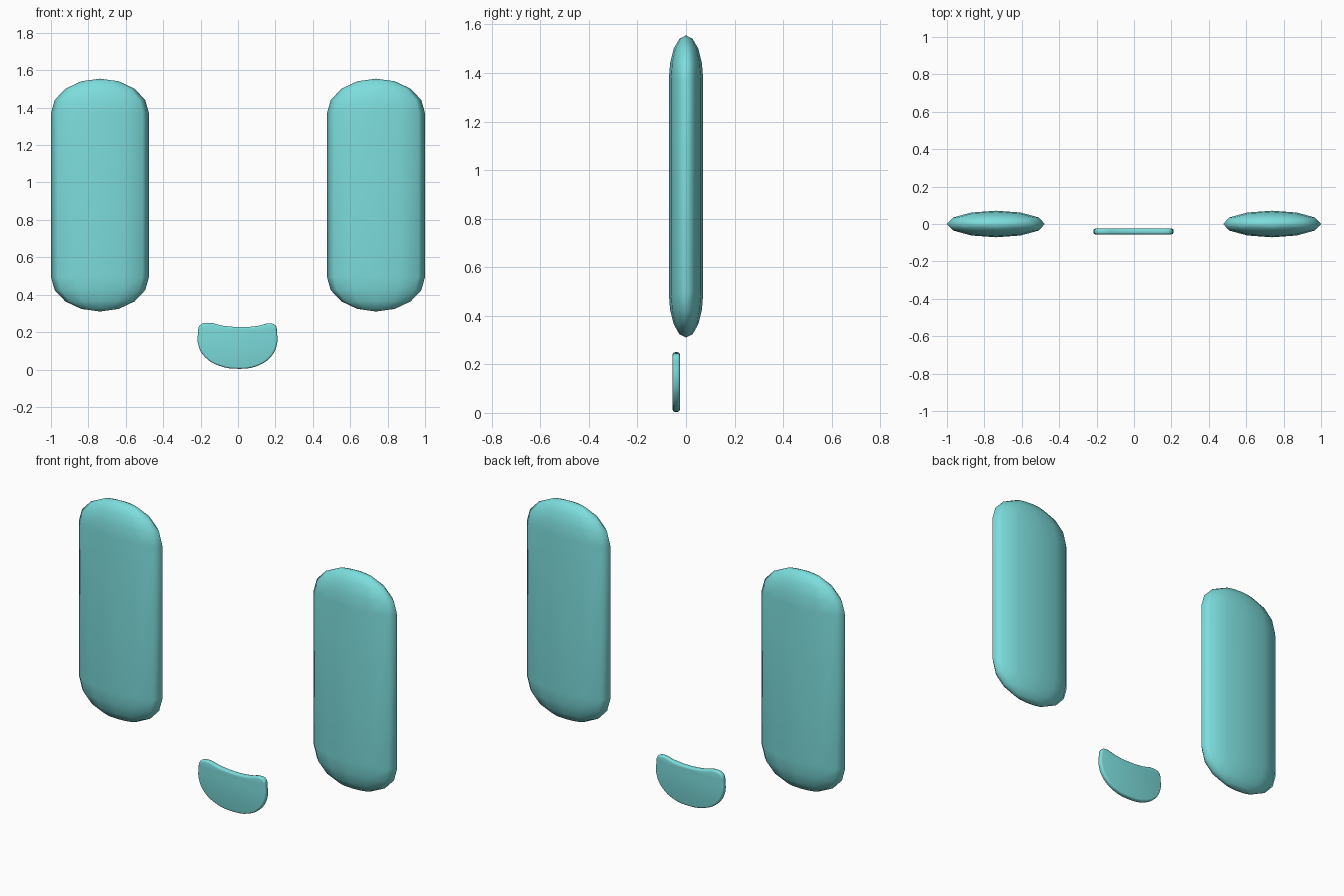
import bpy, bmesh, math

if "Cube" in bpy.data.objects:
    bpy.data.objects.remove(bpy.data.objects["Cube"])

teal = bpy.data.materials.new("teal")
teal.diffuse_color = (0.205, 0.72, 0.72, 1)
teal.use_nodes = True
teal.node_tree.nodes["Principled BSDF"].inputs["Base Color"].default_value = teal.diffuse_color


def make_eye(name, cx):
    """Flattened capsule: stacked 12-sided rings with four steps per rounded cap."""
    rx, ry, cap, low, high = 0.262, 0.071, 0.185, 0.495, 1.37
    sides, steps = 12, 4
    rings = []
    for base, sign in ((low, -1), (high, 1)):
        part = []
        for i in range(steps):
            a = math.pi / 2 * i / steps
            part.append((math.cos(a), base + sign * cap * math.sin(a)))
        rings += part[::-1] if sign < 0 else part
    bm = bmesh.new()
    loops = [[bm.verts.new((rx * r * math.cos(2 * math.pi * k / sides),
                            ry * r * math.sin(2 * math.pi * k / sides), z))
              for k in range(sides)] for r, z in rings]
    bottom = bm.verts.new((0, 0, low - cap))
    top = bm.verts.new((0, 0, high + cap))
    for k in range(sides):
        n = (k + 1) % sides
        for a, b in zip(loops, loops[1:]):
            bm.faces.new((a[k], a[n], b[n], b[k]))
        bm.faces.new((bottom, loops[0][n], loops[0][k]))
        bm.faces.new((top, loops[-1][k], loops[-1][n]))
    for f in bm.faces:
        f.smooth = True
    mesh = bpy.data.meshes.new(name)
    bm.to_mesh(mesh)
    bm.free()
    mesh.materials.append(teal)
    ob = bpy.data.objects.new(name, mesh)
    ob.location.x = cx
    bpy.context.collection.objects.link(ob)


make_eye("left_eye", -0.738)
make_eye("right_eye", 0.738)

# Mouth: rounded bean outline, extruded with a soft rim
outline = [(-0.214, 0.195), (-0.205, 0.235), (-0.168, 0.25), (-0.08, 0.234),
           (0.03, 0.227), (0.11, 0.234), (0.168, 0.246), (0.2, 0.236),
           (0.208, 0.2), (0.206, 0.125), (0.17, 0.062), (0.1, 0.018),
           (0.0, 0.004), (-0.1, 0.02), (-0.175, 0.065), (-0.212, 0.13)]
curve = bpy.data.curves.new("mouth", "CURVE")
curve.dimensions = "2D"
curve.fill_mode = "BOTH"
curve.resolution_u = 4
curve.extrude = 0.005
curve.bevel_depth = 0.01
curve.bevel_resolution = 2
curve.offset = -0.01
spline = curve.splines.new("BEZIER")
spline.bezier_points.add(len(outline) - 1)
for p, (x, z) in zip(spline.bezier_points, outline):
    p.co = (x, z, 0)
    p.handle_left_type = p.handle_right_type = "AUTO"
spline.use_cyclic_u = True
curve.materials.append(teal)
mouth = bpy.data.objects.new("mouth", curve)
mouth.location.y = -0.04
mouth.rotation_euler.x = math.pi / 2
bpy.context.collection.objects.link(mouth)
bpy.context.view_layer.objects.active = mouth
mouth.select_set(True)
bpy.ops.object.convert(target="MESH")

# Weld the rim to the flat faces and smooth it
mouth = bpy.context.object
bm = bmesh.new()
bm.from_mesh(mouth.data)
bmesh.ops.remove_doubles(bm, verts=bm.verts, dist=0.0005)
bmesh.ops.recalc_face_normals(bm, faces=bm.faces)
bm.to_mesh(mouth.data)
bm.free()
bpy.ops.object.shade_smooth_by_angle(angle=math.radians(40))
